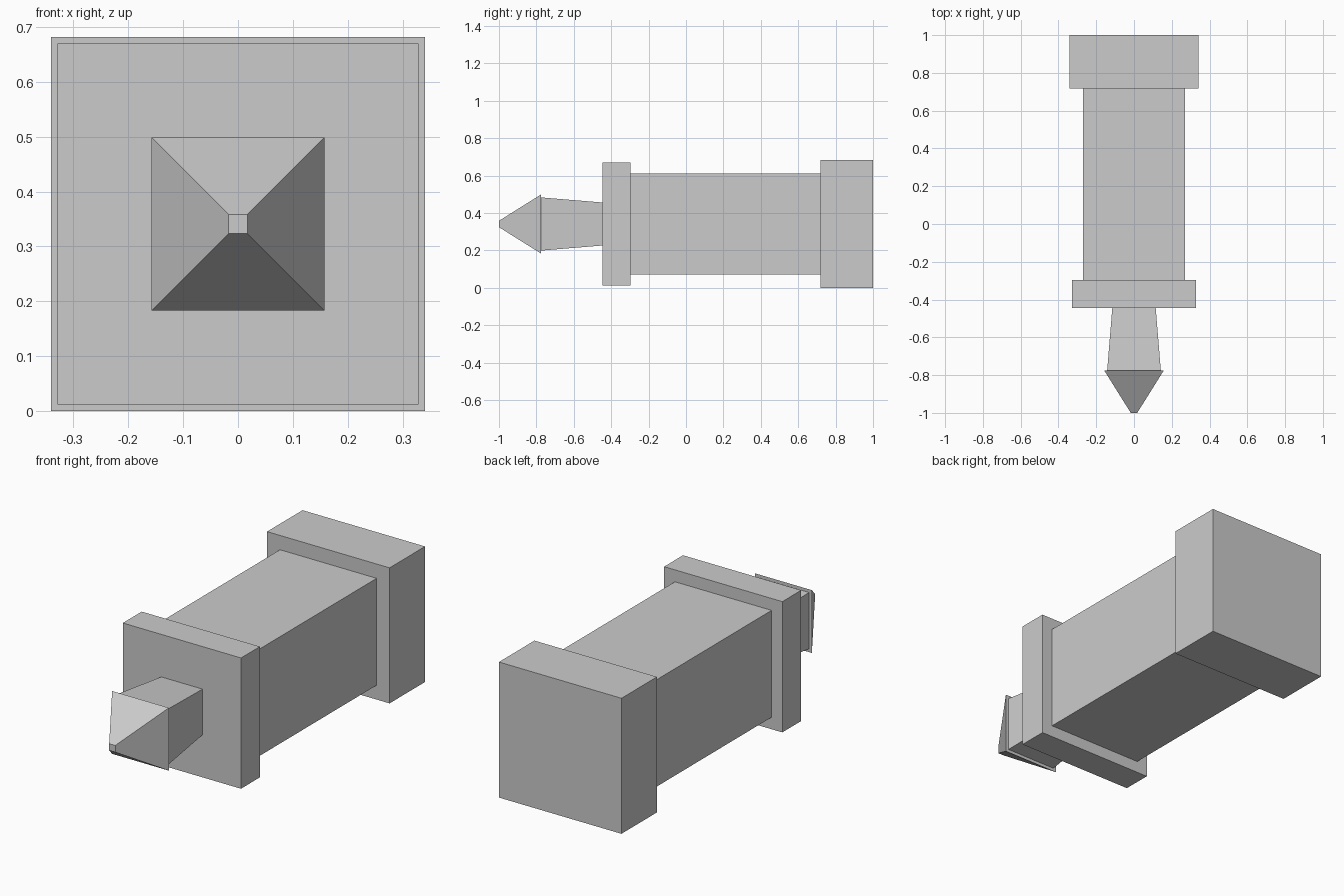
import bpy
import bmesh

cube = bpy.data.objects.get("Cube")
if cube:
    bpy.data.objects.remove(cube, do_unlink=True)

CENTRE_Z = 0.341

grey = bpy.data.materials.new("plain grey")
grey.use_nodes = True
colour = (0.6, 0.6, 0.6, 1)
grey.diffuse_color = colour
grey.node_tree.nodes["Principled BSDF"].inputs["Base Color"].default_value = colour


def square_section(name, front, back, front_half, back_half):
    """Square block along y, with its own half width at each end."""
    bm = bmesh.new()
    bmesh.ops.create_cube(bm, size=2)
    for v in bm.verts:
        at_front = v.co.y < 0
        half = front_half if at_front else back_half
        v.co.x *= half
        v.co.z = v.co.z * half + CENTRE_Z
        v.co.y = front if at_front else back
    mesh = bpy.data.meshes.new(name)
    bm.to_mesh(mesh)
    bm.free()
    mesh.materials.append(grey)
    obj = bpy.data.objects.new(name, mesh)
    bpy.context.collection.objects.link(obj)


# Rear block, main shaft and front collar
square_section("rear_block", 0.718, 1.0, 0.341, 0.341)
square_section("main_shaft", -0.296, 0.718, 0.269, 0.269)
square_section("front_collar", -0.446, -0.296, 0.329, 0.329)

# Flared neck and blunt pyramid tip
square_section("neck", -0.775, -0.446, 0.142, 0.115)
square_section("pointed_tip", -1.0, -0.775, 0.017, 0.158)
